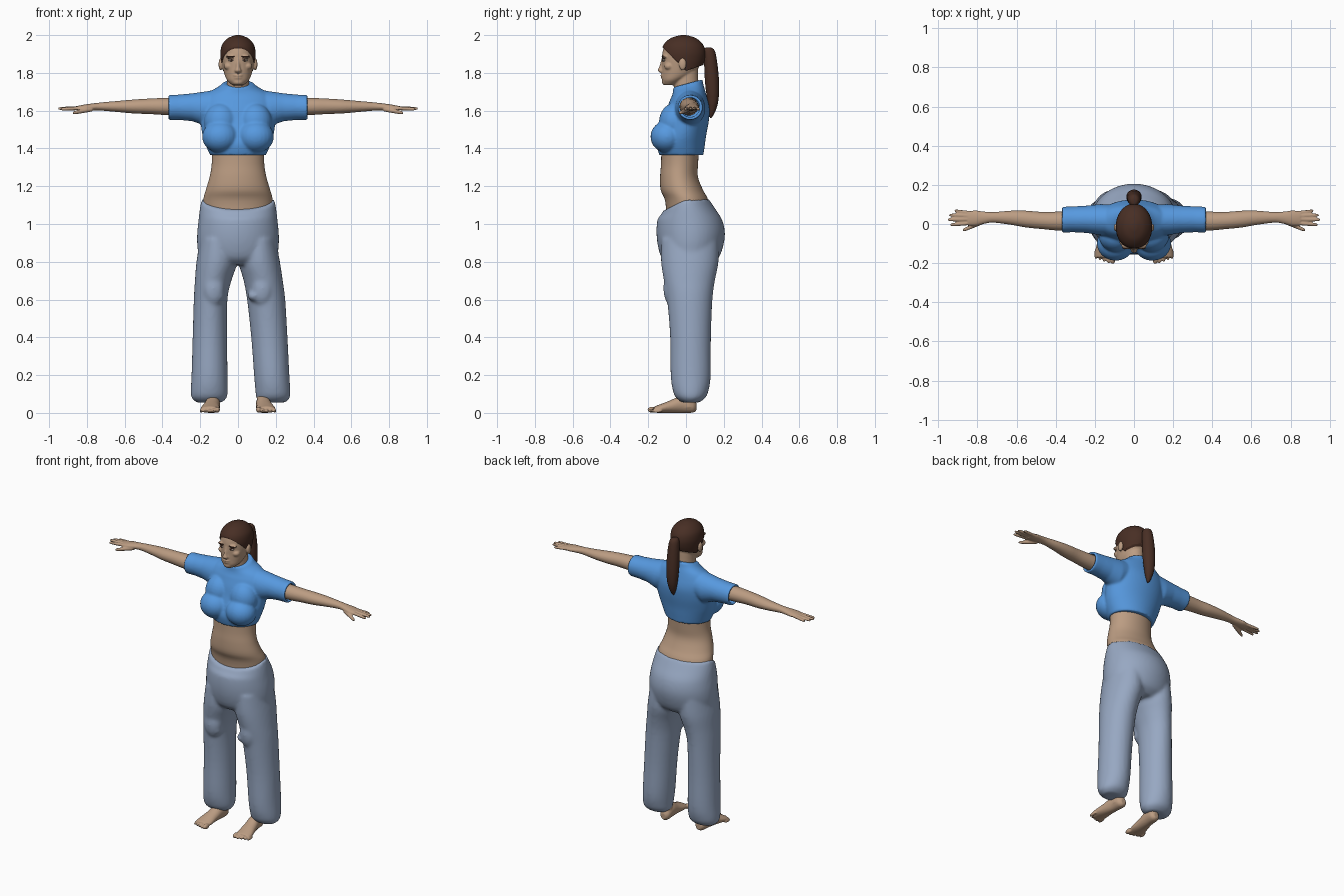
import bpy, bmesh, math
from mathutils import Vector, Matrix


def material(name, rgb):
    m = bpy.data.materials.new(name)
    m.diffuse_color = (*rgb, 1)
    return m


SKIN = material("skin", (0.50, 0.335, 0.225))
HAIR = material("dark brown hair", (0.065, 0.028, 0.018))
SHIRT = material("blue shirt", (0.095, 0.32, 0.74))
PANTS = material("grey blue trousers", (0.31, 0.39, 0.54))
WHITE = material("eye white", (0.55, 0.48, 0.42))


def catmull(rings, steps):
    """Insert smooth in-between rings."""
    out = []
    n = len(rings)
    for i in range(n - 1):
        p0, p1, p2, p3 = (rings[min(max(i + k, 0), n - 1)] for k in (-1, 0, 1, 2))
        for j in range(steps):
            t = j / steps
            out.append([0.5 * (2 * b + (c - a) * t + (2 * a - 5 * b + 4 * c - d) * t * t
                               + (3 * b - a - 3 * c + d) * t ** 3)
                        for a, b, c, d in zip(p0, p1, p2, p3)])
    return out + [list(rings[-1])]


def loft(bm, axis, rings, side=1, steps=4, sides=40, warp=None):
    """Closed tube; ring = (position on axis, centre a, centre b, radius a, radius b)."""
    a, b = [i for i in range(3) if i != axis]
    loops = []
    for p, ca, cb, ra, rb in catmull(rings, steps):
        loop = []
        for k in range(sides):
            t = 2 * math.pi * k / sides
            co = Vector((0, 0, 0))
            co[axis], co[a], co[b] = p, ca + ra * math.cos(t), cb + rb * math.sin(t)
            co.x *= side
            if warp:
                co.z += warp(co)
            loop.append(bm.verts.new(co))
        loops.append(loop)
    for l0, l1 in zip(loops, loops[1:]):
        for k in range(sides):
            n = (k + 1) % sides
            bm.faces.new((l0[k], l0[n], l1[n], l1[k]))
    bm.faces.new(loops[0])
    bm.faces.new(loops[-1])


def ball(bm, centre, radii):
    mat = Matrix.Translation(centre) @ Matrix.Diagonal((*radii, 1))
    bmesh.ops.create_uvsphere(bm, u_segments=24, v_segments=16, radius=1, matrix=mat)


def finish(name, bm, mat, voxel=0, smooth=4):
    """Make the object; a voxel size fuses overlapping volumes into one skin."""
    bmesh.ops.recalc_face_normals(bm, faces=bm.faces[:])
    for f in bm.faces:
        f.smooth = True
    me = bpy.data.meshes.new(name)
    bm.to_mesh(me)
    bm.free()
    me.materials.append(mat)
    ob = bpy.data.objects.new(name, me)
    bpy.context.collection.objects.link(ob)
    if voxel:
        r = ob.modifiers.new("fuse", 'REMESH')
        r.mode = 'VOXEL'
        r.voxel_size = voxel
        r.use_smooth_shade = True
        s = ob.modifiers.new("soften", 'SMOOTH')
        s.factor = 0.5
        s.iterations = smooth
    return ob


def ramp(v, lo, hi):
    return min(max((v - lo) / (hi - lo), 0), 1)


# bare midriff
bm = bmesh.new()
loft(bm, 2, [(1.0, 0, .02, .18, .12), (1.12, 0, .005, .184, .115), (1.18, 0, -.022, .17, .112),
             (1.25, 0, -.037, .15, .1), (1.32, 0, -.034, .139, .098), (1.42, 0, -.03, .14, .1)], sides=64)
finish("midriff", bm, SKIN)

# head with neck, ears, nose, lips and chin
bm = bmesh.new()
loft(bm, 2, [(1.735, 0, -.085, .03, .032), (1.76, 0, -.07, .057, .056), (1.79, 0, -.045, .071, .083),
             (1.83, 0, -.03, .08, .098), (1.87, 0, -.02, .086, .108), (1.91, 0, -.015, .087, .109),
             (1.95, 0, -.015, .078, .095), (1.98, 0, -.015, .05, .062), (1.99, 0, -.015, .02, .025)])
loft(bm, 2, [(1.64, 0, .015, .07, .07), (1.72, 0, .002, .059, .066), (1.82, 0, -.002, .058, .065)])
loft(bm, 2, [(1.875, 0, -.118, .008, .012), (1.83, 0, -.129, .011, .014),
             (1.813, 0, -.133, .018, .017), (1.80, 0, -.127, .014, .01)], sides=16)
ball(bm, (0, -.123, 1.787), (.026, .013, .006))
ball(bm, (0, -.12, 1.774), (.023, .013, .007))
ball(bm, (0, -.106, 1.752), (.03, .022, .018))
for s in (1, -1):
    ball(bm, (.092 * s, -.018, 1.845), (.011, .02, .032))
    ball(bm, (.036 * s, -.112, 1.886), (.03, .015, .009))
    ball(bm, (.05 * s, -.09, 1.835), (.025, .025, .02))
finish("head", bm, SKIN, .005, 3)

# eyes and brows
white, dark = bmesh.new(), bmesh.new()
for s in (1, -1):
    ball(white, (.035 * s, -.117, 1.867), (.016, .008, .006))
    ball(dark, (.035 * s, -.1225, 1.867), (.006, .004, .006))
    ball(dark, (.035 * s, -.117, 1.875), (.018, .009, .002))
    ball(dark, (.037 * s, -.121, 1.886), (.023, .008, .0045))
finish("eyes", white, WHITE)
finish("brows_and_irises", dark, HAIR)

# hair cap, trimmed along the hairline
bm = bmesh.new()
loft(bm, 2, [(1.77, 0, .0, .068, .078), (1.83, 0, -.012, .084, .1), (1.87, 0, -.014, .091, .114),
             (1.91, 0, -.014, .093, .117), (1.95, 0, -.014, .084, .104), (1.982, 0, -.014, .056, .07),
             (1.997, 0, -.014, .022, .028), (2.0, 0, -.014, .005, .006)], sides=56, steps=5)
for co, no in (((0, -.12, 1.932), (0, -1, -1)), ((0, 0, 1.81), (0, .35, -1))):
    bmesh.ops.bisect_plane(bm, geom=bm.verts[:] + bm.edges[:] + bm.faces[:], plane_co=co,
                           plane_no=Vector(no).normalized(), clear_outer=True)
    bmesh.ops.holes_fill(bm, edges=[e for e in bm.edges if e.is_boundary])
finish("hair_cap", bm, HAIR)

# ponytail
bm = bmesh.new()
loft(bm, 2, [(1.935, 0, .118, .012, .014), (1.92, 0, .122, .028, .03), (1.86, 0, .13, .036, .035),
             (1.75, 0, .138, .04, .038), (1.66, 0, .142, .034, .031), (1.6, 0, .138, .022, .02),
             (1.56, 0, .131, .006, .006)], sides=24)
loft(bm, 1, [(.07, 0, 1.91, .022, .018), (.1, 0, 1.912, .018, .016), (.13, 0, 1.905, .02, .02)], sides=20)
finish("ponytail", bm, HAIR, .007, 3)

# cropped shirt: torso, bust and short open sleeves
bm = bmesh.new()
loft(bm, 2, [(1.365, 0, -.025, .148, .117), (1.42, 0, -.027, .172, .127), (1.47, 0, -.018, .188, .125),
             (1.54, 0, 0, .198, .12), (1.60, 0, .01, .2, .115), (1.65, 0, .015, .195, .102),
             (1.69, 0, .015, .165, .088), (1.72, 0, .012, .108, .08), (1.742, 0, .01, .08, .078)],
     sides=64, warp=lambda c: .27 * c.y * ramp(c.z, 1.66, 1.74))
for s in (1, -1):
    ball(bm, (.094 * s, -.1, 1.462), (.096, .088, .085))
    ball(bm, (.09 * s, -.06, 1.54), (.09, .083, .1))
    loft(bm, 0, [(.06, .02, 1.635, .075, .085), (.17, .022, 1.61, .08, .092), (.24, .024, 1.618, .07, .074),
                 (.31, .024, 1.618, .066, .067), (.37, .022, 1.617, .066, .066), (.37, .022, 1.617, .051, .051),
                 (.33, .022, 1.617, .051, .051)], side=s, steps=1)
finish("cropped_shirt", bm, SHIRT, .007, 5)

# arms and hands
FINGERS = [((.83, .056, 1.613), (.918, .068, 1.607), .0085), ((.84, .042, 1.614), (.945, .046, 1.61), .009),
           ((.84, .024, 1.614), (.952, .022, 1.611), .0095), ((.84, .004, 1.613), (.94, -.004, 1.608), .009),
           ((.77, .012, 1.608), (.875, -.032, 1.588), .011)]
for s, label in ((1, "left"), (-1, "right")):
    bm = bmesh.new()
    loft(bm, 0, [(.2, .02, 1.62, .05, .05), (.37, .015, 1.622, .049, .046), (.47, .018, 1.623, .044, .041),
                 (.55, .025, 1.622, .043, .037), (.63, .032, 1.622, .036, .03), (.72, .034, 1.622, .027, .022),
                 (.77, .032, 1.619, .032, .019), (.81, .03, 1.616, .039, .017), (.85, .029, 1.613, .036, .012)],
         side=s, sides=28)
    for p, q, r in FINGERS:
        dx, dy, dz = (q[i] - p[i] for i in range(3))
        loft(bm, 0, [(p[0] + dx * t, p[1] + dy * t, p[2] + dz * t, r * k, r * k)
                     for t, k in ((0, 1.1), (.5, 1.05), (.9, .85), (1, .35))], side=s, sides=14)
    finish(label + "_arm", bm, SKIN, .0045, 2)

# trousers: hips plus two baggy legs (z, y centre, y radius, inner and outer edges)
bm = bmesh.new()
loft(bm, 2, [(.785, 0, .02, .12, .11), (.82, 0, .022, .2, .15), (.88, 0, .024, .215, .172),
             (.95, 0, .025, .216, .181), (1.02, 0, .02, .209, .172), (1.08, 0, .01, .202, .145),
             (1.13, 0, .0, .193, .122)],
     sides=64, warp=lambda c: .5 * min(c.y, 0) * ramp(c.z, 1.03, 1.13))
LEG = [(.92, .02, .15, .02, .2, .02, .2), (.8, .02, .152, .005, .22, .005, .222),
       (.7, .018, .135, .035, .228, .03, .237), (.6, .02, .12, .056, .234, .048, .25),
       (.4, .024, .108, .058, .24, .07, .262), (.2, .025, .106, .055, .246, .085, .272),
       (.12, .025, .095, .054, .25, .092, .277), (.08, .025, .078, .06, .246, .097, .274),
       (.055, .025, .045, .085, .22, .12, .25)]
for s, k in ((-1, 3), (1, 5)):
    loft(bm, 2, [(r[0], (r[k] + r[k + 1]) / 2, r[1], (r[k + 1] - r[k]) / 2, r[2]) for r in LEG], side=s)
    # knee folds
    ball(bm, (.13 * s, -.07, .66), (.06, .05, .1))
    ball(bm, ((.09 if s > 0 else .11) * s, -.065, .62), (.04, .045, .03))
finish("trousers", bm, PANTS, .01, 6)

# bare feet
for s, label in ((1, "left"), (-1, "right")):
    bm = bmesh.new()
    loft(bm, 1, [(.055, .128, .032, .016, .02), (.035, .129, .038, .034, .037), (-.02, .133, .046, .038, .046),
                 (-.08, .141, .034, .043, .034), (-.13, .147, .024, .05, .024), (-.17, .15, .017, .048, .016)],
         side=s, sides=28)
    loft(bm, 2, [(.03, .132, .01, .036, .042), (.1, .135, .012, .034, .04), (.22, .14, .02, .04, .045)],
         side=s, sides=28)
    for i in range(5):
        big = 1.3 if i == 0 else 1 - .06 * i
        ball(bm, (s * (.109 + .0215 * i), -.177 + .007 * i - (.004 if i else 0), .013 * big),
             (.0108 * big, .028, .0125 * big))
    finish(label + "_foot", bm, SKIN, .005, 2)
